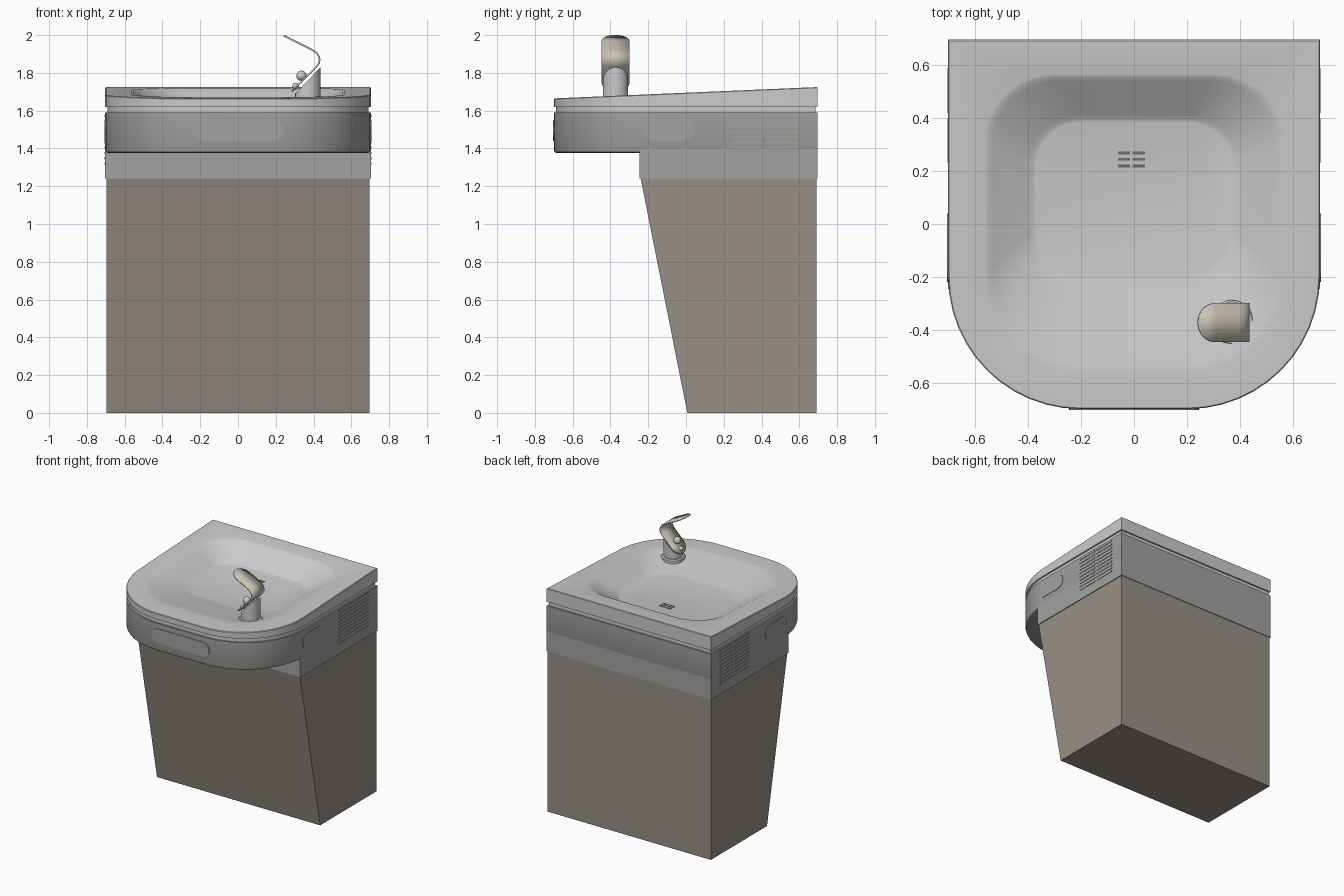
import bpy, bmesh, math
from mathutils import Vector

if "Cube" in bpy.data.objects:
    bpy.data.objects.remove(bpy.data.objects["Cube"])


def material(name, rgb):
    m = bpy.data.materials.new(name)
    m.diffuse_color = (*rgb, 1)
    m.use_nodes = True
    m.node_tree.nodes["Principled BSDF"].inputs["Base Color"].default_value = m.diffuse_color
    return m


BAND = material("grey_band", (0.36, 0.37, 0.35))
BODY = material("taupe_body", (0.31, 0.28, 0.235))
HOOD = material("warm_metal", (0.60, 0.55, 0.46))
DARK = material("dark_slot", (0.15, 0.15, 0.15))
STEEL = material("steel", (0.62, 0.62, 0.62))


def finish(name, bm, mat=None, angle=30):
    bmesh.ops.remove_doubles(bm, verts=bm.verts, dist=1e-5)
    bmesh.ops.recalc_face_normals(bm, faces=bm.faces)
    me = bpy.data.meshes.new(name)
    bm.to_mesh(me)
    bm.free()
    ob = bpy.data.objects.new(name, me)
    bpy.context.collection.objects.link(ob)
    if mat:
        me.materials.append(mat)
    bpy.ops.object.select_all(action='DESELECT')
    ob.select_set(True)
    bpy.context.view_layer.objects.active = ob
    bpy.ops.object.shade_smooth_by_angle(angle=math.radians(angle))
    return ob


def rrect(x, y0, y1, r_front, r_back, n=12, cx=0):
    """Rounded rectangle outline, counter-clockwise from the front right corner."""
    pts = []
    for sx, sy, r, a0 in ((1, -1, r_front, -90), (1, 1, r_back, 0),
                          (-1, 1, r_back, 90), (-1, -1, r_front, 180)):
        ox, oy = cx + sx * (x - r), (y0 + r if sy < 0 else y1 - r)
        for i in range(n + 1):
            a = math.radians(a0 + 90 * i / n)
            pts.append((ox + r * math.cos(a), oy + r * math.sin(a)))
    return pts


def circle(cx, cy, r, n=32):
    return [(cx + r * math.cos(2 * math.pi * i / n),
             cy + r * math.sin(2 * math.pi * i / n)) for i in range(n)]


def lift(pts, z):
    return [Vector((x, y, z(x, y) if callable(z) else z)) for x, y in pts]


def loft(name, loops, mat=None, cap_start=True, angle=30):
    bm = bmesh.new()
    rings = [[bm.verts.new(p) for p in lp] for lp in loops]
    n = len(rings[0])
    for a, b in zip(rings, rings[1:]):
        for i in range(n):
            j = (i + 1) % n
            bm.faces.new((a[i], a[j], b[j], b[i]))
    if cap_start:
        bm.faces.new(rings[0][::-1])
    bm.faces.new(rings[-1])
    return finish(name, bm, mat, angle)


def boxes(name, items, mat):
    """Many boxes, each (centre, size), in one object."""
    bm = bmesh.new()
    for c, s in items:
        vs = bmesh.ops.create_cube(bm, size=1)['verts']
        for v in vs:
            v.co = Vector(c) + Vector([v.co[k] * s[k] for k in range(3)])
    return finish(name, bm, mat)


# Tapered lower cabinet
side = [(0.007, 0), (0.692, 0), (0.692, 1.24), (-0.24, 1.24)]
loft("lower_cabinet", [[Vector((x, y, z)) for y, z in side] for x in (-0.697, 0.697)], BODY)

# Dark band: rear box and rounded front apron
boxes("band_box", [((0, 0.226, 1.32), (1.406, 0.942, 0.16))], BAND)


def outline(inset):
    return rrect(0.703 - inset, -0.70 + inset, 0.697 - inset, 0.5 - inset, 0)


loft("front_apron", [lift(outline(0.018), 1.375), lift(outline(0.005), 1.38),
                     lift(outline(0), 1.393), lift(outline(0), 1.59)], BAND)

# Sloped top with its shadow groove and sunken basin
def slope(x, y):
    return 1.695 + 0.043 * y


FLOOR = 1.605
rim = lift(rrect(0.565, -0.56, 0.567, 0.36, 0.26), slope)
floor = lift(rrect(0.37, -0.19, 0.385, 0.18, 0.17), FLOOR)
top = [lift(outline(0.012), 1.588), lift(outline(0.012), 1.62),
       lift(outline(0), 1.62), lift(outline(0), lambda x, y: slope(x, y) - 0.004),
       lift(outline(0.004), slope)]
for t, f in ((0, 0), (.06, .03), (.15, .13), (.85, .87), (.94, .97), (1, 1)):
    ring = []
    for a, b in zip(rim, floor):
        p = a.lerp(b, t)
        p.z = a.z + (b.z - a.z) * f
        ring.append(p)
    top.append(ring)
loft("basin_top", top, None, cap_start=False)

# Drain slots
boxes("drain_slots", [((x, y, FLOOR), (0.046, 0.011, 0.004))
                      for x in (-0.038, 0.018) for y in (0.22, 0.245, 0.268)], DARK)

# Push bars: front and both sides
def push_bar(name, half_len, loc, rot_z):
    pts = rrect(half_len, -0.055, 0.055, 0.0549, 0.0549, 8)
    ob = loft(name, [lift(pts, 0), lift(pts, 0.012)], BAND)
    ob.rotation_euler = (math.pi / 2, 0, rot_z)
    ob.location = loc


push_bar("front_push_bar", 0.245, (0, -0.692, 1.495), 0)
for s, n in ((1, "right"), (-1, "left")):
    push_bar(n + "_push_bar", 0.13, (s * 0.695, -0.09, 1.495), s * math.pi / 2)
    # Side louvres
    boxes(n + "_louvres", [((s * 0.703, y, 1.32 + 0.028 * i), (0.006, 0.17, 0.011))
                           for y in (0.315, 0.505) for i in range(10)], BAND)

# Bubbler base flange and slant-cut body
BX, BY = 0.37, -0.373
loft("bubbler_flange", [lift(circle(BX, BY, r), z) for r, z in
                        ((0.085, 1.60), (0.085, 1.655), (0.078, 1.663))], STEEL)
loft("bubbler_body", [lift(circle(BX, BY, 0.067), 1.62),
                      lift(circle(BX, BY, 0.067), lambda x, y: 1.69 + (x - 0.303) * 1.05)], STEEL)

# Bent guard plate with rounded ends
path = [Vector(p) for p in ((0.242, 1.997), (0.398, 1.919), (0.415, 1.907), (0.427, 1.89),
                            (0.432, 1.872), (0.429, 1.853), (0.419, 1.836), (0.285, 1.702))]
dist = [0]
for a, b in zip(path, path[1:]):
    dist.append(dist[-1] + (b - a).length)
L, R = dist[-1], 0.074


def at(d):
    for i in range(len(path) - 1):
        if d <= dist[i + 1] + 1e-9:
            return path[i].lerp(path[i + 1], (d - dist[i]) / (dist[i + 1] - dist[i]))
    return path[-1]


ends = [R * (1 - math.cos(math.pi / 2 * i / 10)) for i in range(11)]
stops = sorted(ends + dist[1:-1] + [L - e for e in ends])
bm = bmesh.new()
rows = []
for d in stops:
    e = min(d, L - d, R)
    w = max(math.sqrt(max(R * R - (R - e) ** 2, 0)), 0.004)
    p = at(d)
    rows.append([bm.verts.new((p.x, BY + s * w, p.y)) for s in (-1, 1)])
for a, b in zip(rows, rows[1:]):
    bm.faces.new((a[0], a[1], b[1], b[0]))
plate = finish("guard_plate", bm, HOOD)
mod = plate.modifiers.new("thickness", 'SOLIDIFY')
mod.thickness, mod.offset = 0.009, 0


# Round button and small nozzle on the plate
def ball(name, x, z, r):
    bm = bmesh.new()
    bmesh.ops.create_uvsphere(bm, u_segments=20, v_segments=12, radius=r)
    ob = finish(name, bm, STEEL, 60)
    ob.location = (x, BY, z)


ball("push_button", 0.336, 1.785, 0.027)
ball("water_nozzle", 0.305, 1.73, 0.018)
